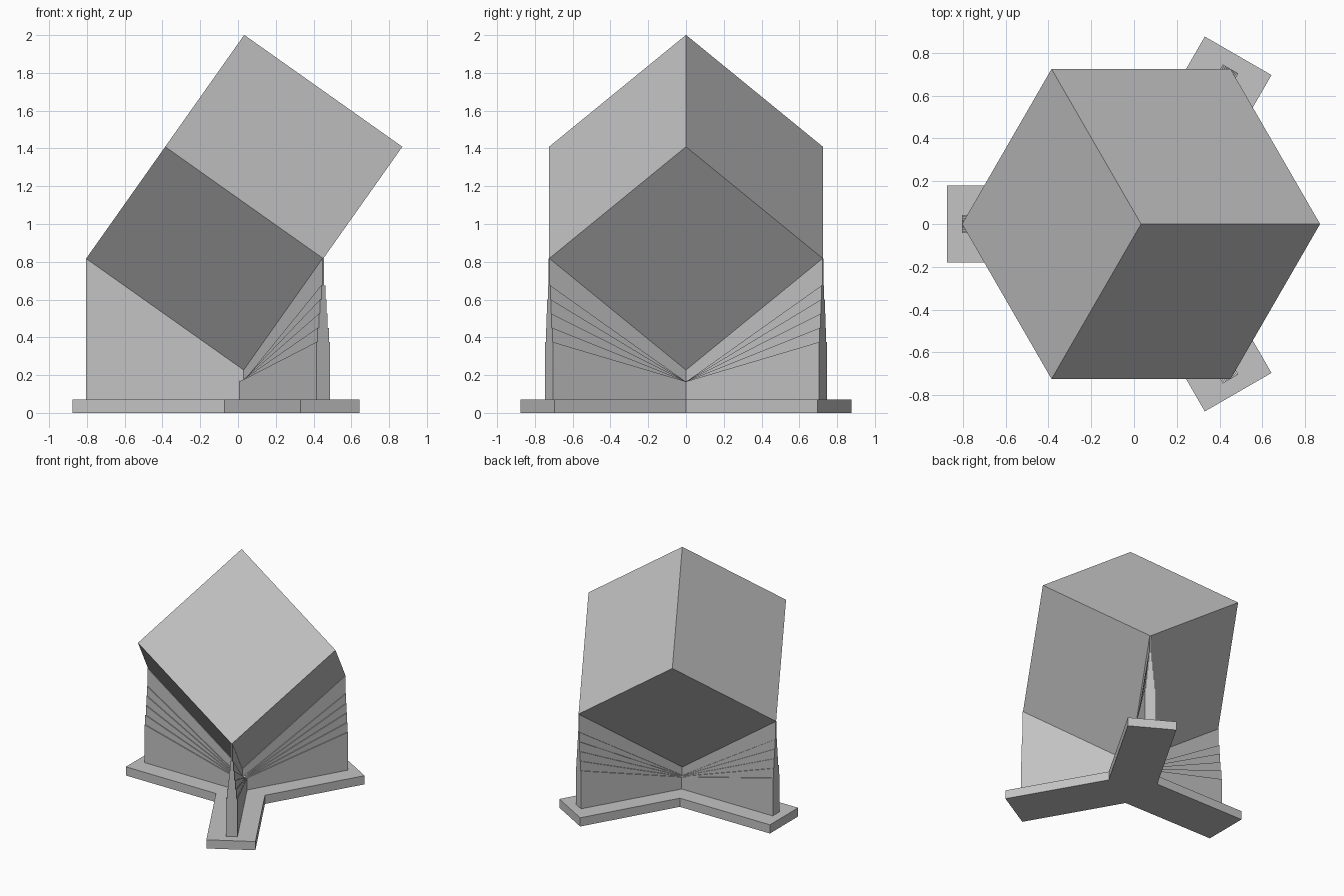
import bpy, bmesh
from math import cos, sin, radians
from mathutils import Matrix, Vector

default = bpy.data.objects.get("Cube")
if default:
    bpy.data.objects.remove(default, do_unlink=True)

AXIS = Vector((0.033, 0, 0))   # vertical line through the balanced cube
R = 0.837                      # reach of the cube corners from that line
TIP, STEP = 0.225, 0.592       # height of lowest corner, rise to each next tier
BASE_H = 0.07
ARMS = {"left_front": -60, "left_back": 60, "right": 180}

grey = bpy.data.materials.new("plain grey")
grey.use_nodes = True
colour = (0.55, 0.55, 0.55, 1)
grey.diffuse_color = colour
grey.node_tree.nodes["Principled BSDF"].inputs["Base Color"].default_value = colour


def finish(name, bm):
    bmesh.ops.recalc_face_normals(bm, faces=bm.faces)
    mesh = bpy.data.meshes.new(name)
    bm.to_mesh(mesh)
    bm.free()
    mesh.materials.append(grey)
    obj = bpy.data.objects.new(name, mesh)
    obj.location = AXIS
    bpy.context.collection.objects.link(obj)
    return obj


def prism(bm, points, offset):
    """Extrude a flat outline along an offset."""
    face = bm.faces.new([bm.verts.new(p) for p in points])
    new = bmesh.ops.extrude_face_region(bm, geom=[face], use_keep_orig=True)["geom"]
    verts = [v for v in new if isinstance(v, bmesh.types.BMVert)]
    bmesh.ops.translate(bm, verts=verts, vec=offset)


def polar(radius, degrees, z=0):
    a = radians(degrees)
    return Vector((radius * cos(a), radius * sin(a), z))


# Cube balanced on one corner: its three lower edges are the matrix columns
bm = bmesh.new()
edges = [polar(R, a, STEP) for a in ARMS.values()]
frame = Matrix(edges).transposed().to_4x4()
bmesh.ops.create_cube(bm, size=1)
bmesh.ops.translate(bm, verts=bm.verts, vec=(0.5, 0.5, 0.5))
bmesh.ops.transform(bm, matrix=frame, verts=bm.verts)
bmesh.ops.translate(bm, verts=bm.verts, vec=(0, 0, TIP))
finish("cube", bm)

# Three-armed foot plate
HALF, REACH = 0.18, 0.908
outline = []
for a in ARMS.values():
    side = polar(HALF, a + 90)
    outline += [polar(REACH, a) - side, polar(REACH, a) + side,
                polar(HALF / sin(radians(60)), a + 60)]
bm = bmesh.new()
prism(bm, outline, (0, 0, BASE_H))
finish("base", bm)

# Fins: a thick wall, then fanned bands stepping thinner up to the cube edge
HUB = 0.16
LEVELS = [0.375, 0.45, 0.525, 0.6, 0.675, TIP + STEP]
THICK, THIN = 0.042, 0.005
for name, angle in ARMS.items():
    bm = bmesh.new()
    for i, top in enumerate(LEVELS):
        half = THICK + (THIN - THICK) * i / (len(LEVELS) - 1)
        if i == 0:
            profile = [(0, BASE_H), (R, BASE_H), (R, top), (0, HUB)]
        else:
            profile = [(0, HUB), (R, LEVELS[i - 1]), (R, top)]
        if i == len(LEVELS) - 1:
            profile.append((0, TIP))
        prism(bm, [(x, -half, z) for x, z in profile], (0, 2 * half, 0))
    fin = finish(name + "_fin", bm)
    fin.rotation_euler.z = radians(angle)
